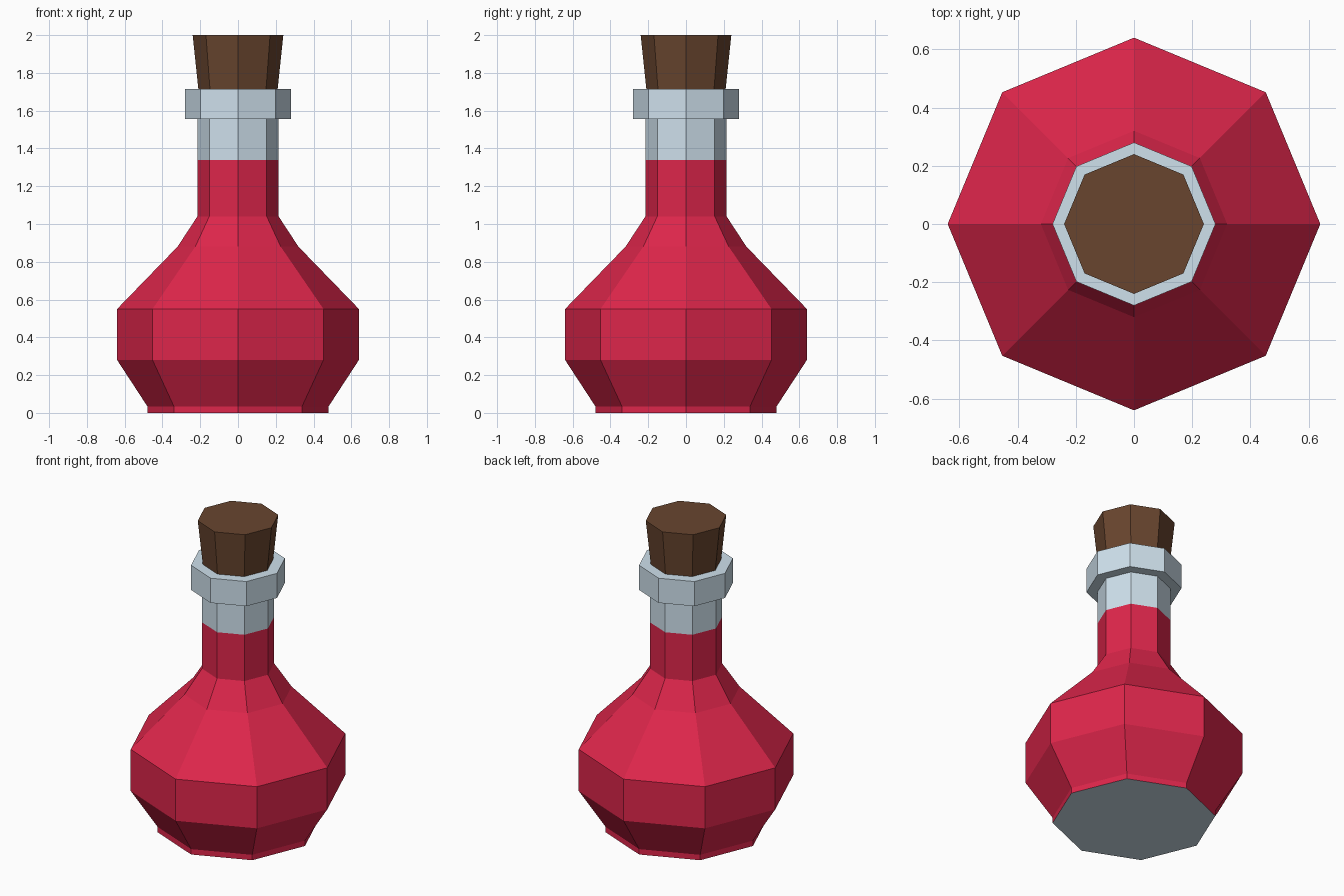
import bpy, bmesh
from math import cos, sin, pi

if "Cube" in bpy.data.objects:
    bpy.data.objects.remove(bpy.data.objects["Cube"])

SIDES = 8


def material(name, rgb):
    m = bpy.data.materials.new(name)
    m.diffuse_color = (*rgb, 1)
    m.use_nodes = True
    m.node_tree.nodes["Principled BSDF"].inputs["Base Color"].default_value = m.diffuse_color
    return m


def lathe(name, profile, mat, cap_bottom=False, cap_top=False):
    """Revolve (radius, z) points into a flat-faced eight-sided shell."""
    bm = bmesh.new()
    rings = [[bm.verts.new((r * cos(2 * pi * i / SIDES), r * sin(2 * pi * i / SIDES), z))
              for i in range(SIDES)] for r, z in profile]
    for a, b in zip(rings, rings[1:]):
        for i in range(SIDES):
            j = (i + 1) % SIDES
            bm.faces.new((a[i], a[j], b[j], b[i]))
    if cap_bottom:
        bm.faces.new(rings[0][::-1])
    if cap_top:
        bm.faces.new(rings[-1])
    mesh = bpy.data.meshes.new(name)
    bm.to_mesh(mesh)
    bm.free()
    mesh.materials.append(mat)
    obj = bpy.data.objects.new(name, mesh)
    bpy.context.collection.objects.link(obj)
    return obj


red = material("red_liquid", (0.73, 0.019, 0.07))
glass = material("pale_glass", (0.62, 0.75, 0.84))
brown = material("cork_brown", (0.14, 0.06, 0.028))

# Red flask body up to the liquid line, with a glass underside
body = lathe("flask_body", [(0.48, 0), (0.48, 0.035), (0.64, 0.28), (0.64, 0.55),
                            (0.32, 0.88), (0.215, 1.04), (0.215, 1.34)], red, cap_bottom=True)
body.data.materials.append(glass)
body.data.polygons[-1].material_index = 1

# Clear upper neck and its rim collar
lathe("neck_and_collar", [(0.215, 1.34), (0.215, 1.555), (0.28, 1.555),
                          (0.28, 1.715), (0.21, 1.715)], glass)

# Tapered cork
lathe("cork", [(0.21, 1.715), (0.24, 2.0)], brown, cap_top=True)
